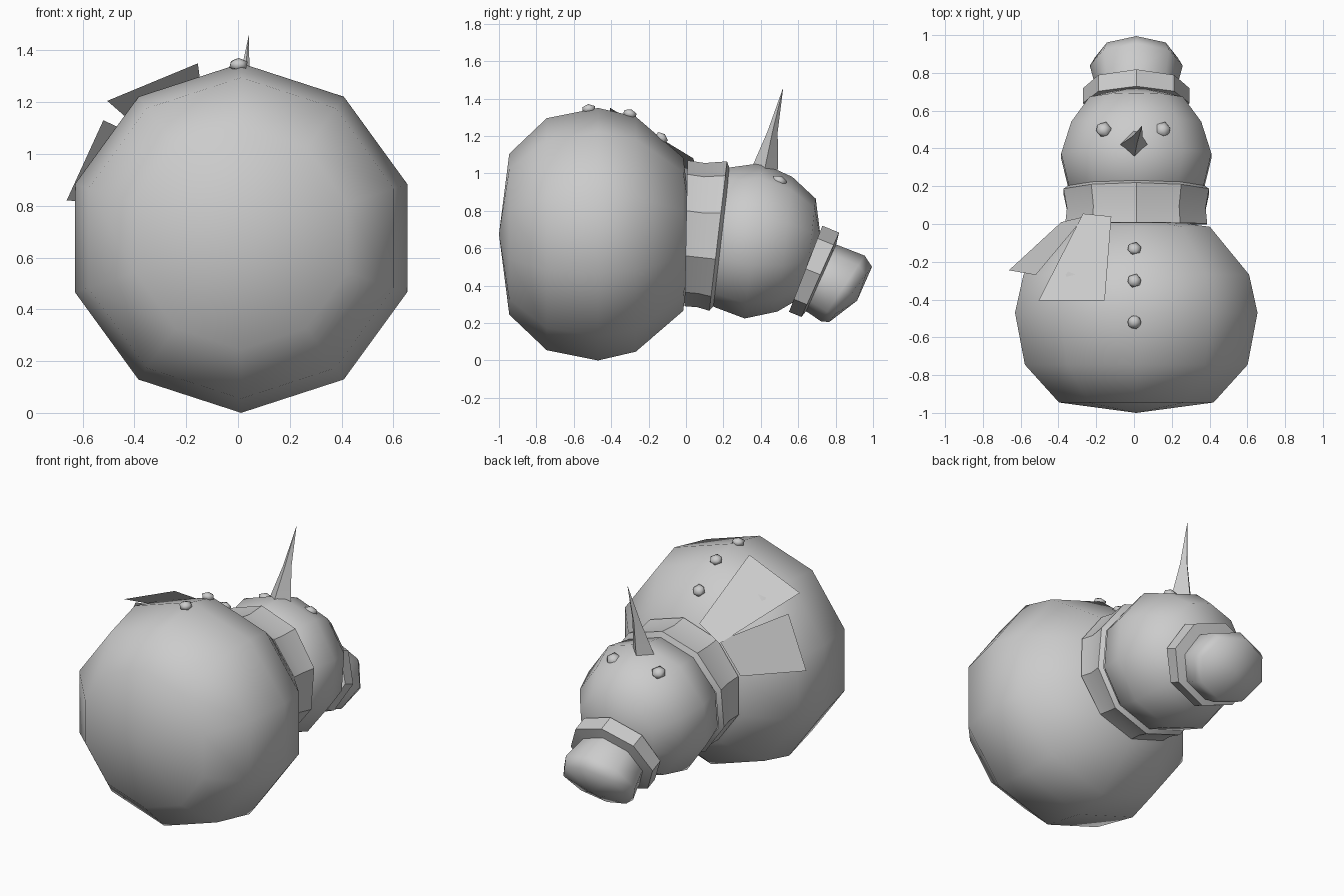
import bpy, bmesh, math
from mathutils import Vector

cube = bpy.data.objects.get("Cube")
if cube:
    bpy.data.objects.remove(cube, do_unlink=True)

X0 = 0.012  # centre line of the figure

grey = bpy.data.materials.new("plain grey")
grey.use_nodes = True
COLOUR = (0.6, 0.6, 0.6, 1)
grey.diffuse_color = COLOUR
grey.node_tree.nodes["Principled BSDF"].inputs["Base Color"].default_value = COLOUR


def finish(name, bm, angle=None):
    """Turn a bmesh into a named object, smooth below the given angle."""
    bmesh.ops.recalc_face_normals(bm, faces=bm.faces)
    mesh = bpy.data.meshes.new(name)
    bm.to_mesh(mesh)
    bm.free()
    mesh.materials.append(grey)
    obj = bpy.data.objects.new(name, mesh)
    bpy.context.collection.objects.link(obj)
    if angle:
        bpy.ops.object.select_all(action='DESELECT')
        obj.select_set(True)
        bpy.context.view_layer.objects.active = obj
        bpy.ops.object.shade_smooth_by_angle(angle=math.radians(angle))
    return obj


def loft(name, rings, sides, angle):
    """Skin rings of (y, z, tilt, x radius, z radius) along the lying body."""
    bm = bmesh.new()
    loops = []
    for y, z, tilt, rx, rz in rings:
        centre = Vector((X0, y, z))
        if rx == 0:
            loops.append([bm.verts.new(centre)] * sides)
            continue
        up = Vector((0, math.sin(tilt), math.cos(tilt)))
        turn = [math.tau * i / sides for i in range(sides)]
        loops.append([bm.verts.new(centre + Vector((rx * math.sin(a), 0, 0))
                                   + up * rz * math.cos(a)) for a in turn])
    for low, high in zip(loops, loops[1:]):
        for i in range(sides):
            j = (i + 1) % sides
            corners = dict.fromkeys((low[i], low[j], high[j], high[i]))
            bm.faces.new(list(corners))
    return finish(name, bm, angle)


def round_rings(profile, tilt, y, z):
    """Circular rings from (distance, radius) pairs along a tilted axis."""
    return [(y + d * math.cos(tilt), z - d * math.sin(tilt), tilt, r, r)
            for d, r in profile]


# Big round body
loft("body", round_rings([(-1, 0), (-0.945, 0.43), (-0.745, 0.62), (-0.47, 0.675),
                          (-0.268, 0.628), (-0.015, 0.41), (0.04, 0)],
                         0, 0, 0.675), 10, 75)

# Head, tipped slightly back
loft("head", round_rings([(-0.33, 0.22), (-0.17, 0.375), (0, 0.418), (0.17, 0.362),
                          (0.307, 0.26), (0.37, 0)], 0.11, 0.36, 0.64), 10, 75)

# Scarf wrapped round the neck, with folded-in lips
loft("scarf", [(0.0, 0.68, 0.02, 0.3, 0.3),
               (0.0, 0.68, 0.02, 0.395, 0.39),
               (0.08, 0.67, 0.05, 0.386, 0.386),
               (0.172, 0.665, 0.118, 0.405, 0.402),
               (0.19, 0.657, 0.118, 0.38, 0.37)], 10, 30)

# Hat brim and bulging crown
loft("hat_brim", [(0.64, 0.49, 0.37, 0.2, 0.18),
                  (0.64, 0.49, 0.37, 0.283, 0.247),
                  (0.718, 0.458, 0.42, 0.283, 0.247),
                  (0.725, 0.44, 0.42, 0.2, 0.18)], 8, 30)
loft("hat_crown", [(0.7, 0.45, 0.42, 0.215, 0.195),
                   (0.735, 0.435, 0.42, 0.218, 0.197),
                   (0.838, 0.385, 0.59, 0.246, 0.211),
                   (0.88, 0.353, 0.66, 0.22, 0.187),
                   (0.915, 0.32, 0.66, 0, 0)], 8, 80)

# Four-sided nose, bending towards the hat
bm = bmesh.new()
stages = []
for x, y, z, r in [(0, 0.42, 1.02, 0.073), (0.018, 0.462, 1.22, 0.028)]:
    stages.append([bm.verts.new((x + r * math.cos(k * math.pi / 2),
                                 y + r * math.sin(k * math.pi / 2), z)) for k in range(4)])
tip = bm.verts.new((0.042, 0.52, 1.46))
for k in range(4):
    n = (k + 1) % 4
    bm.faces.new((stages[0][k], stages[0][n], stages[1][n], stages[1][k]))
    bm.faces.new((stages[1][k], stages[1][n], tip))
bm.faces.new(stages[0])
finish("nose", bm, 40)


def pebble(name, place, radius, lean):
    """Small faceted stone lying on the snow, leaning along y."""
    bm = bmesh.new()
    bmesh.ops.create_icosphere(bm, subdivisions=1, radius=radius)
    bmesh.ops.scale(bm, vec=(1, 1, 0.65), verts=bm.verts)
    obj = finish(name, bm, 60)
    obj.location = place
    obj.rotation_euler.x = lean


# Eyes and coat buttons
for side, x in (("left", 0.152), ("right", -0.16)):
    pebble(side + "_eye", (x, 0.5, 0.96), 0.045, -0.4)
for i, (y, z, lean) in enumerate([(-0.13, 1.19, -0.7), (-0.3, 1.318, -0.3),
                                  (-0.52, 1.345, 0.1)]):
    pebble(f"button_{i + 1}", (X0 - 0.01, y, z), 0.04, lean)

# Two flat scarf tails
tails = {
    "upper_scarf_tail": [(-0.12, 0.04, 1.08), (-0.27, 0.055, 1.0),
                         (-0.505, -0.405, 1.205), (-0.155, -0.405, 1.35)],
    "lower_scarf_tail": [(-0.26, 0.04, 1.01), (-0.385, 0.01, 0.81),
                         (-0.662, -0.245, 0.82), (-0.52, -0.27, 1.13)],
}
for name, corners in tails.items():
    bm = bmesh.new()
    bm.faces.new([bm.verts.new(c) for c in corners])
    finish(name, bm)
